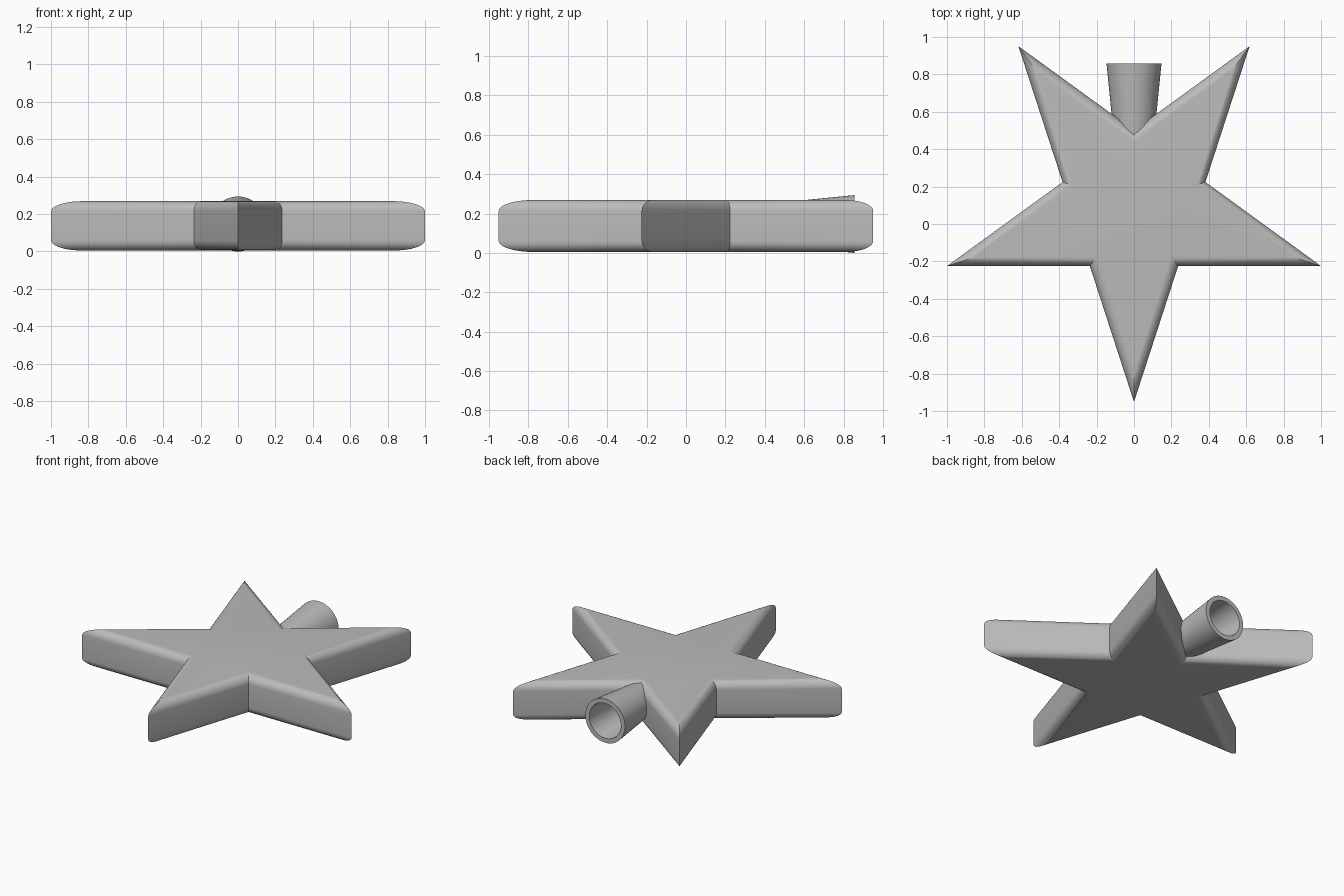
import bpy, bmesh, math

if "Cube" in bpy.data.objects:
    bpy.data.objects.remove(bpy.data.objects["Cube"])

grey = bpy.data.materials.new("plain grey")
grey.diffuse_color = (0.5, 0.5, 0.5, 1)
grey.use_nodes = True
grey.node_tree.nodes["Principled BSDF"].inputs["Base Color"].default_value = grey.diffuse_color


def finish(name, bm, angle):
    """Turn a bmesh into a shaded, coloured object."""
    bmesh.ops.recalc_face_normals(bm, faces=bm.faces[:])
    me = bpy.data.meshes.new(name)
    bm.to_mesh(me)
    bm.free()
    ob = bpy.data.objects.new(name, me)
    bpy.context.collection.objects.link(ob)
    me.materials.append(grey)
    bpy.ops.object.select_all(action='DESELECT')
    ob.select_set(True)
    bpy.context.view_layer.objects.active = ob
    bpy.ops.object.shade_smooth_by_angle(angle=math.radians(angle))
    return ob


def bridge(bm, a, b):
    n = len(a)
    for i in range(n):
        j = (i + 1) % n
        bm.faces.new((a[i], a[j], b[j], b[i]))


# Star body: stacked star outlines, each inset along a rounded edge
R = 1.0515                            # tip radius
EDGE = R * math.cos(math.radians(72)) # distance from centre to every side
INNER = EDGE / math.cos(math.radians(36))
CY, Z0, Z1, FILLET, STEPS = 0.1, 0.005, 0.269, 0.055, 8

profile = []                          # (inset, height) from bottom to top
for i in range(STEPS + 1):
    a = math.pi / 2 * i / STEPS
    profile.append((FILLET * (1 - math.sin(a)), Z0 + FILLET * (1 - math.cos(a))))
profile += [(d, Z0 + Z1 - z) for d, z in reversed(profile)]

bm = bmesh.new()
rings = []
for inset, z in profile:
    s = 1 - inset / EDGE
    ring = []
    for k in range(10):
        a = math.radians(-90 + 36 * k)
        r = s * (R if k % 2 == 0 else INNER)
        ring.append(bm.verts.new((r * math.cos(a), CY + r * math.sin(a), z)))
    rings.append(ring)
for a, b in zip(rings, rings[1:]):
    bridge(bm, a, b)
bm.faces.new(rings[0])
bm.faces.new(rings[-1])
finish("star_body", bm, 30)

# Hollow flared socket in the back notch
SEG, AXIS_Z = 48, 0.147
bm = bmesh.new()
rings = []
for r, y in ((0.106, 0.45), (0.147, 0.857), (0.117, 0.857), (0.084, 0.45)):
    rings.append([bm.verts.new((r * math.cos(2 * math.pi * i / SEG), y,
                                AXIS_Z + r * math.sin(2 * math.pi * i / SEG)))
                  for i in range(SEG)])
for i in range(4):
    bridge(bm, rings[i], rings[(i + 1) % 4])
finish("flared_socket", bm, 30)
